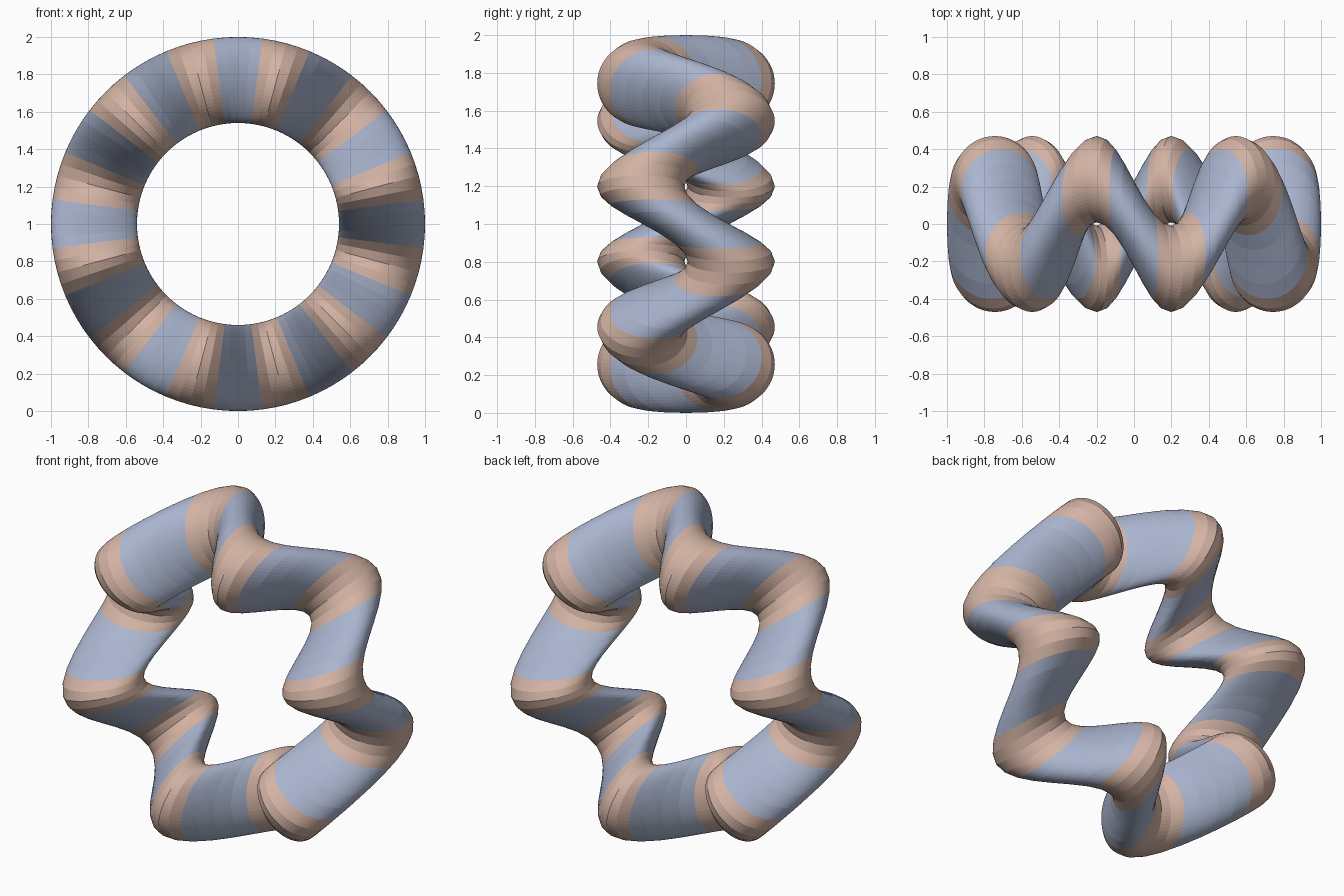
import bpy, bmesh
from math import sin, cos, pi

RING, TUBE, WAVE = 0.77, 0.23, 0.24   # ring radius, tube radius, sideways swing
STEPS, SIDES, WAVES = 96, 64, 6

cube = bpy.data.objects.get("Cube")
if cube:
    bpy.data.objects.remove(cube, do_unlink=True)


def flat_colour(name, rgb):
    mat = bpy.data.materials.new(name)
    mat.use_nodes = True
    mat.diffuse_color = (*rgb, 1)
    mat.node_tree.nodes["Principled BSDF"].inputs["Base Color"].default_value = (*rgb, 1)
    return mat


# Closed ring of round sections, each shifted front to back by the wave
bm = bmesh.new()
rings = []
for i in range(STEPS):
    a = 2 * pi * i / STEPS
    shift = -WAVE * sin(WAVES * a)
    ring = []
    for j in range(SIDES):
        b = 2 * pi * j / SIDES
        r = RING + TUBE * cos(b)
        ring.append(bm.verts.new((r * cos(a), shift + TUBE * sin(b), 1 + r * sin(a))))
    rings.append(ring)

# Bends are pink, the straight runs between them are blue
for i in range(STEPS):
    here, there = rings[i], rings[(i + 1) % STEPS]
    bend = abs(sin(WAVES * 2 * pi * (i + 0.5) / STEPS)) > 0.7
    for j in range(SIDES):
        k = (j + 1) % SIDES
        face = bm.faces.new((here[j], here[k], there[k], there[j]))
        face.material_index = int(bend)
bmesh.ops.recalc_face_normals(bm, faces=bm.faces)

mesh = bpy.data.meshes.new("wavy_ring")
bm.to_mesh(mesh)
bm.free()
mesh.materials.append(flat_colour("dusty blue", (0.40, 0.46, 0.62)))
mesh.materials.append(flat_colour("dusty pink", (0.65, 0.45, 0.37)))
bpy.context.collection.objects.link(bpy.data.objects.new("wavy_ring", mesh))
